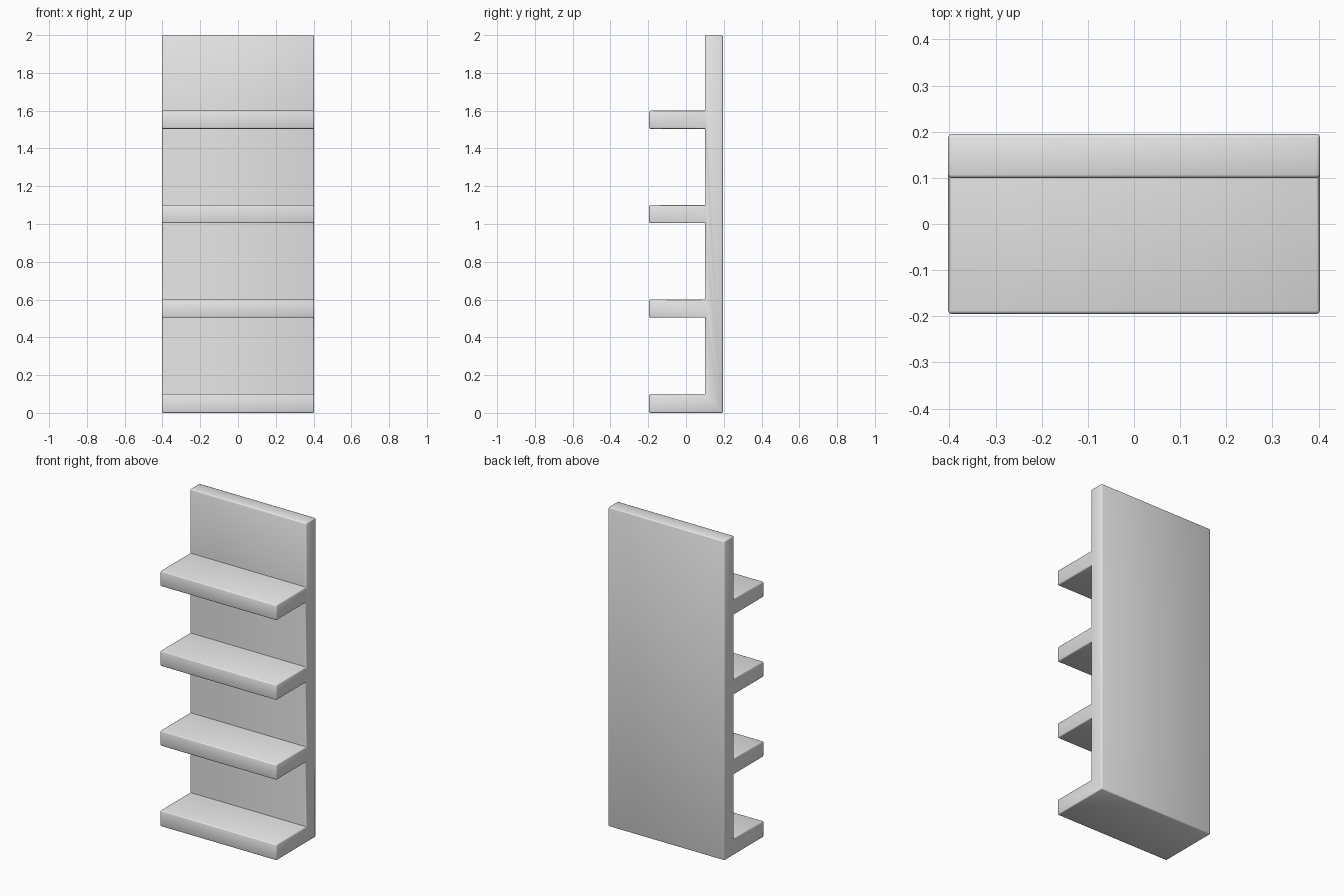
import bpy, bmesh

cube = bpy.data.objects.get("Cube")
if cube:
    bpy.data.objects.remove(cube, do_unlink=True)

HALF_W, DEPTH, HEIGHT = 0.403, 0.195, 2.0
PANEL_FRONT, THICK, SPACING, SHELVES = 0.1, 0.096, 0.5, 4

grey = bpy.data.materials.new("light grey")
grey.use_nodes = True
colour = (0.8, 0.8, 0.8, 1)
grey.diffuse_color = colour
grey.node_tree.nodes["Principled BSDF"].inputs["Base Color"].default_value = colour

# Comb-shaped side profile: back panel with shelves reaching forward
profile = [(DEPTH, 0)]
for i in range(SHELVES):
    top = 0.1 + i * SPACING
    bottom = top - THICK if i else 0
    if i:
        profile.append((PANEL_FRONT, bottom))
    profile += [(-DEPTH, bottom), (-DEPTH, top), (PANEL_FRONT, top)]
profile += [(PANEL_FRONT, HEIGHT), (DEPTH, HEIGHT)]

# Extrude the profile across the width
bm = bmesh.new()
side = bm.faces.new([bm.verts.new((-HALF_W, y, z)) for y, z in profile])
extruded = bmesh.ops.extrude_face_region(bm, geom=[side])["geom"]
bmesh.ops.translate(bm, vec=(2 * HALF_W, 0, 0),
                    verts=[v for v in extruded if isinstance(v, bmesh.types.BMVert)])
bmesh.ops.recalc_face_normals(bm, faces=bm.faces)

# Round the outer edges, leaving the inner corners sharp
outer = [e for e in bm.edges if e.calc_face_angle_signed() > 0.1]
bmesh.ops.bevel(bm, geom=outer, offset=0.007, segments=2, profile=0.5,
                affect='EDGES', clamp_overlap=True)

mesh = bpy.data.meshes.new("shelf_unit")
bm.to_mesh(mesh)
bm.free()
mesh.materials.append(grey)
unit = bpy.data.objects.new("shelf_unit", mesh)
bpy.context.collection.objects.link(unit)

bpy.ops.object.select_all(action='DESELECT')
unit.select_set(True)
bpy.context.view_layer.objects.active = unit
bpy.ops.object.shade_smooth_by_angle(angle=0.9)
